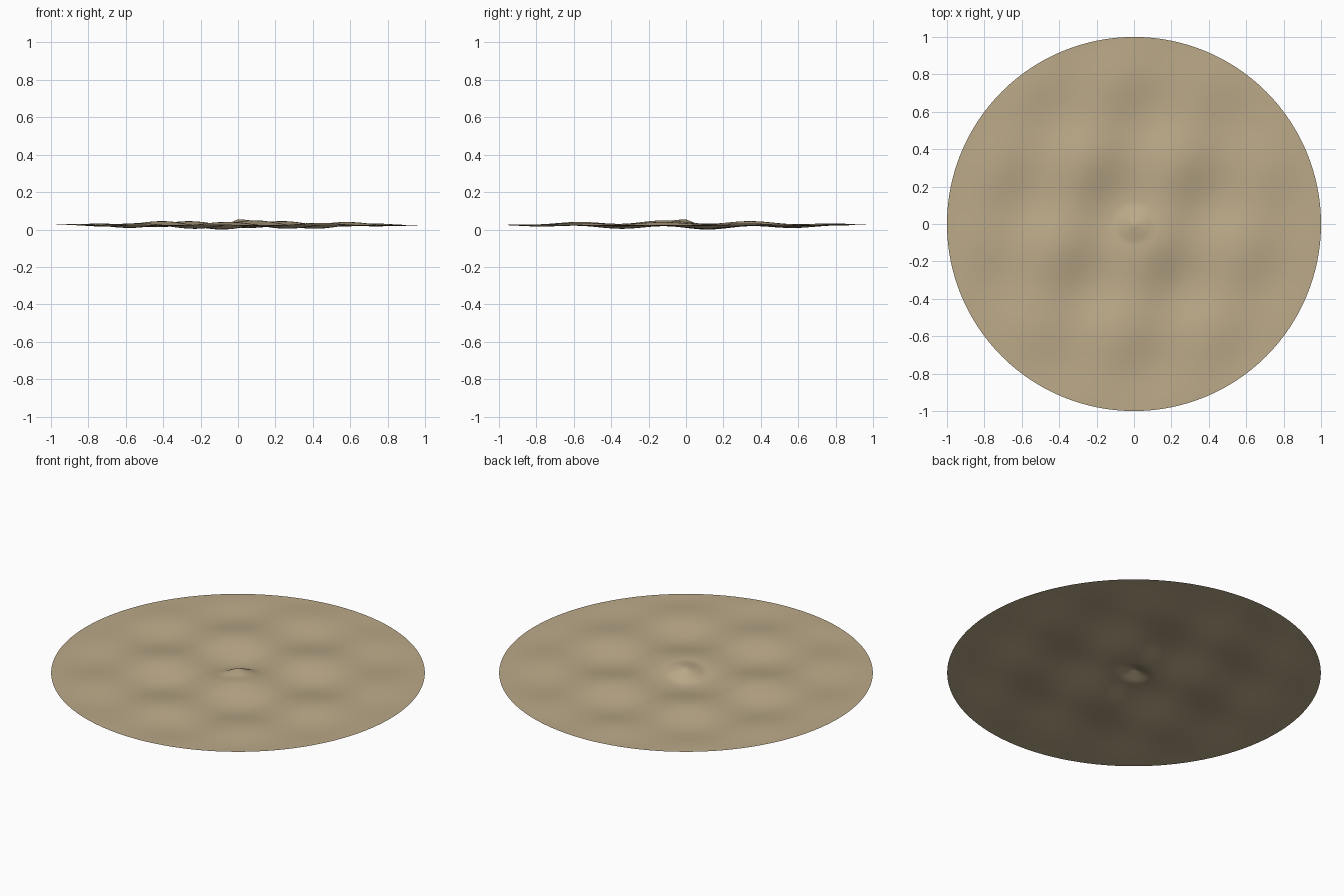
import bpy, bmesh, math

if "Cube" in bpy.data.objects:
    bpy.data.objects.remove(bpy.data.objects["Cube"])

RINGS, SEGS = 48, 128


def height(x, y):
    # two crossing ripples that fade to a flat rim, plus a small central peak
    r = math.hypot(x, y)
    fade = max(0, 1 - r * r)
    waves = 0.016 * math.sin(12.3 * x - 4.0 * y) - 0.009 * math.sin(13.2 * y)
    peak = 0.03 * max(0, 1 - r / 0.1)
    return 0.03 + waves * fade + peak


# Rippled round sheet
bm = bmesh.new()
centre = bm.verts.new((0, 0, height(0, 0)))
previous = None
for i in range(1, RINGS + 1):
    r = i / RINGS
    ring = []
    for j in range(SEGS):
        a = 2 * math.pi * j / SEGS
        x, y = r * math.cos(a), r * math.sin(a)
        ring.append(bm.verts.new((x, y, height(x, y))))
    for j in range(SEGS):
        k = (j + 1) % SEGS
        if previous:
            bm.faces.new((previous[j], ring[j], ring[k], previous[k]))
        else:
            bm.faces.new((centre, ring[j], ring[k]))
    previous = ring
low = min(v.co.z for v in bm.verts)
bmesh.ops.translate(bm, verts=bm.verts, vec=(0, 0, -low))
for f in bm.faces:
    f.smooth = True
mesh = bpy.data.meshes.new("rippled_disc")
bm.to_mesh(mesh)
bm.free()
disc = bpy.data.objects.new("rippled_disc", mesh)
bpy.context.collection.objects.link(disc)

# Sandy colour
sand = bpy.data.materials.new("sand")
sand.diffuse_color = (0.50, 0.40, 0.25, 1)
sand.use_nodes = True
sand.node_tree.nodes["Principled BSDF"].inputs["Base Color"].default_value = sand.diffuse_color
mesh.materials.append(sand)
